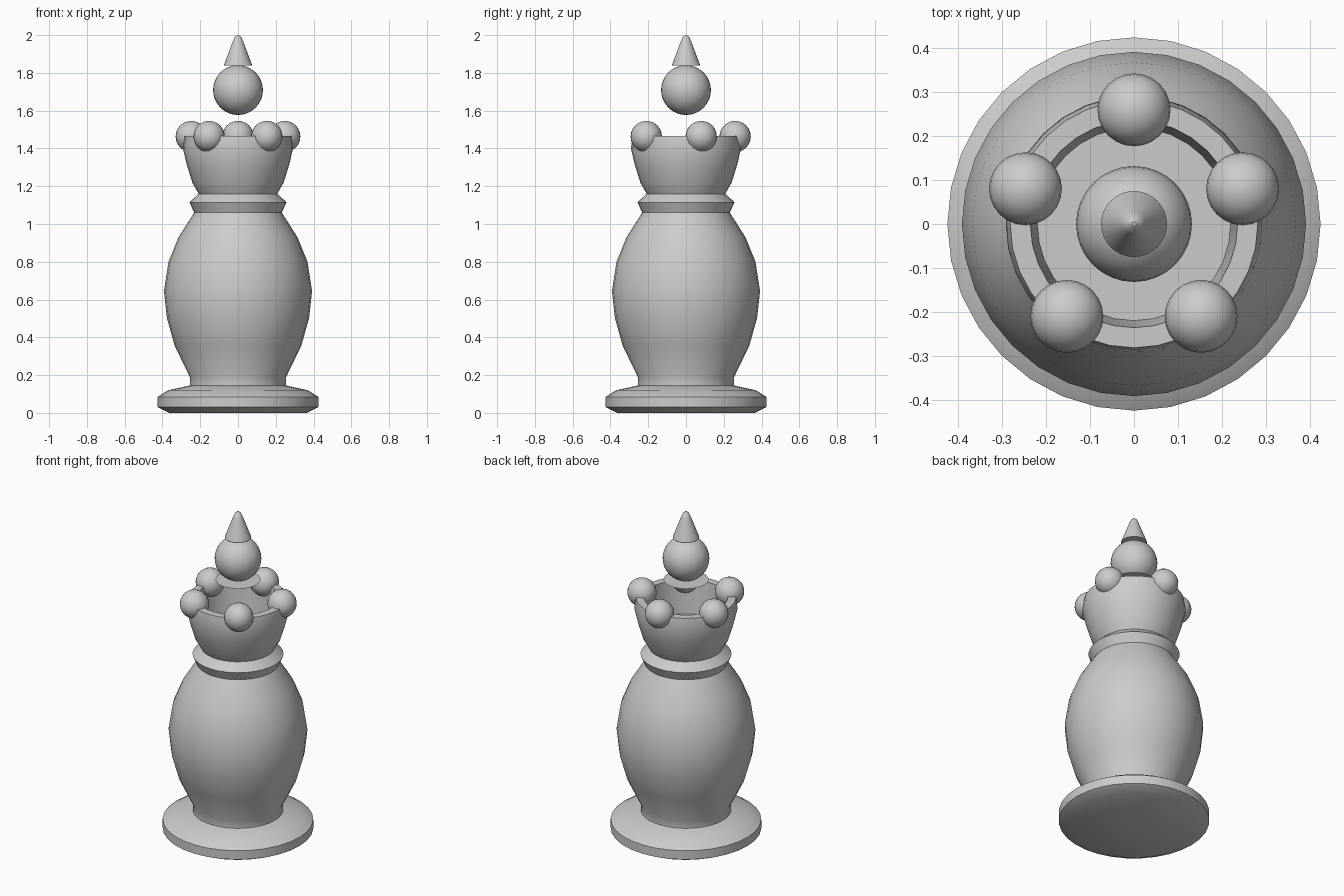
import bpy, bmesh, math

if "Cube" in bpy.data.objects:
    bpy.data.objects.remove(bpy.data.objects["Cube"])

def finish(name, bm, angle=30):
    bmesh.ops.recalc_face_normals(bm, faces=bm.faces[:])
    me = bpy.data.meshes.new(name)
    bm.to_mesh(me)
    bm.free()
    ob = bpy.data.objects.new(name, me)
    bpy.context.collection.objects.link(ob)
    bpy.ops.object.select_all(action='DESELECT')
    ob.select_set(True)
    bpy.context.view_layer.objects.active = ob
    bpy.ops.object.shade_smooth_by_angle(angle=math.radians(angle))
    return ob

def lathe(name, profile, n=32):
    """Turn (radius, height) points around z; both ends are closed when radius > 0."""
    bm = bmesh.new()
    rings = []
    for r, z in profile:
        rings.append([bm.verts.new((r * math.cos(2 * math.pi * i / n),
                                    r * math.sin(2 * math.pi * i / n), z)) for i in range(n)])
    for a, b in zip(rings, rings[1:]):
        for i in range(n):
            j = (i + 1) % n
            bm.faces.new((a[i], a[j], b[j], b[i]))
    bm.faces.new(rings[0])
    if len(rings) > 1:
        bm.faces.new(rings[-1])
    return finish(name, bm)

def ball(name, loc, r, n=32):
    bm = bmesh.new()
    bmesh.ops.create_uvsphere(bm, u_segments=n, v_segments=n // 2, radius=r)
    bmesh.ops.translate(bm, verts=bm.verts[:], vec=loc)
    return finish(name, bm)

# Foot and turned body, collar, and hollow crown cup in one profile
lathe("turned_body", [
    (0.365, 0), (0.425, 0.03), (0.425, 0.085), (0.37, 0.12), (0.255, 0.145),
    (0.255, 0.19), (0.335, 0.355), (0.376, 0.5), (0.392, 0.645), (0.368, 0.8),
    (0.315, 0.93), (0.232, 1.06),
    (0.257, 1.115), (0.208, 1.16),
    (0.242, 1.22), (0.27, 1.31), (0.292, 1.40), (0.282, 1.465),
    (0.236, 1.465), (0.22, 1.26)])

# Five crown balls seated on the rim
for k in range(5):
    a = math.radians(90 + 72 * k)
    ball(f"crown_ball_{k + 1}", (0.26 * math.cos(a), 0.26 * math.sin(a), 1.463), 0.083, 24)

# Thin disc under the top ball, the ball and the pointed finial
lathe("finial_disc", [(0.127, 1.577)])
ball("finial_ball", (0, 0, 1.709), 0.132)
lathe("finial_point", [(0.075, 1.84), (0.027, 1.968), (0.017, 1.99), (0.005, 2.0)])
